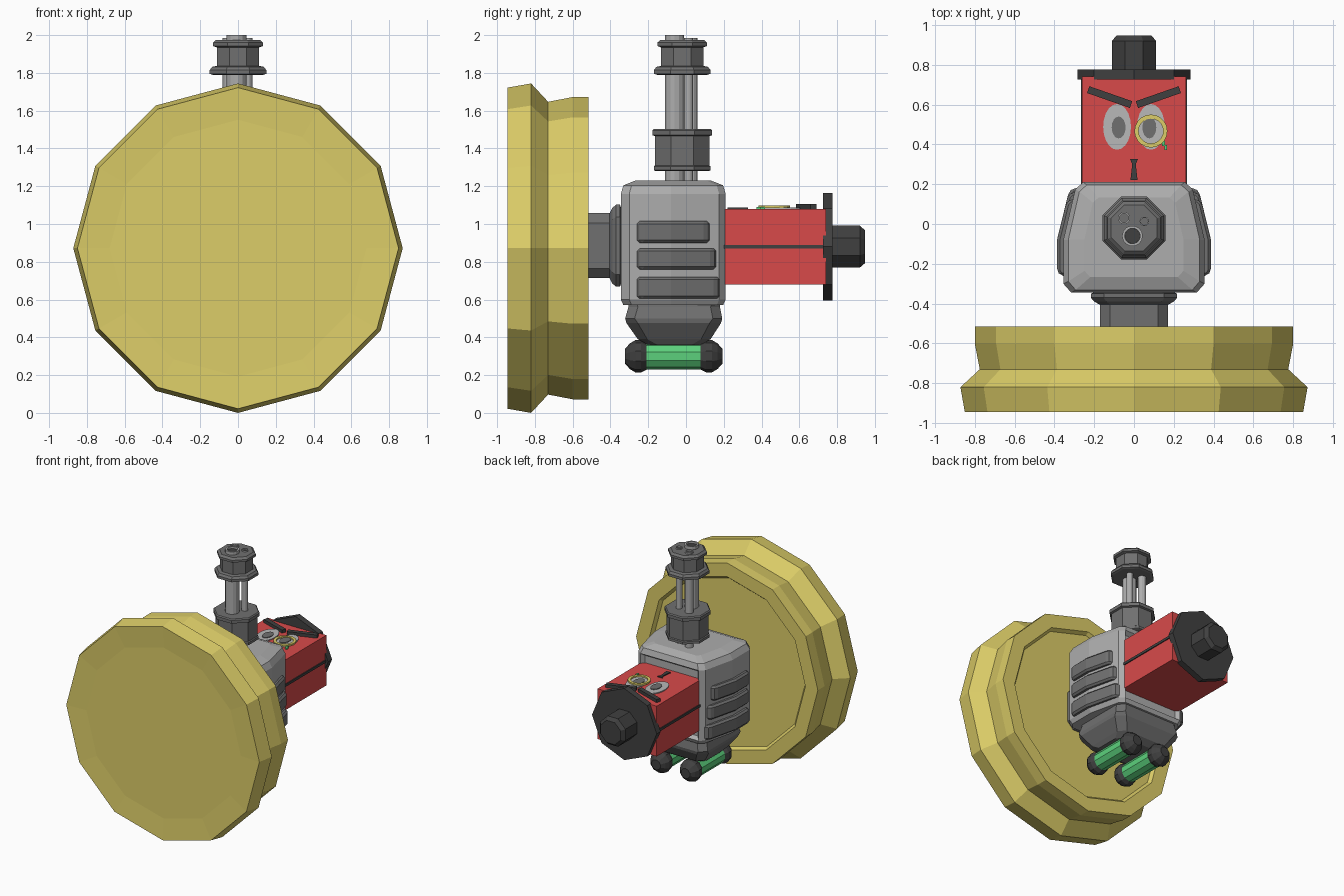
import bpy, bmesh, math
from mathutils import Vector, Matrix

if "Cube" in bpy.data.objects:
    bpy.data.objects.remove(bpy.data.objects["Cube"])


def lin(h):
    out = []
    for i in (0, 2, 4):
        c = int(h[i:i + 2], 16) / 255
        out.append(c / 12.92 if c <= 0.04045 else ((c + 0.055) / 1.055) ** 2.4)
    return (*out, 1)


def mat(name, h):
    m = bpy.data.materials.new(name)
    m.diffuse_color = lin(h)
    m.use_nodes = True
    m.node_tree.nodes["Principled BSDF"].inputs["Base Color"].default_value = m.diffuse_color
    return m


GOLD = mat("gold", "DCCD68")
RED = mat("red", "D84A4A")
LIGHT = mat("light grey", "ADADAD")
MID = mat("mid grey", "707070")
DARK = mat("charcoal", "404040")
GREEN = mat("green", "5CD07C")
EYE = mat("eye grey", "B8B8B8")


def finish(name, bm, m, bevel=0):
    bmesh.ops.recalc_face_normals(bm, faces=bm.faces)
    me = bpy.data.meshes.new(name)
    bm.to_mesh(me)
    bm.free()
    me.materials.append(m)
    ob = bpy.data.objects.new(name, me)
    bpy.context.collection.objects.link(ob)
    if bevel:
        b = ob.modifiers.new("bevel", 'BEVEL')
        b.width, b.segments, b.limit_method = bevel, 1, 'ANGLE'
    return ob


def place(axis, a, b, p):
    # cross-section coordinates a, b at position p along the axis
    return (a, b, p) if axis == 'z' else (a, p, b)


def skin(bm, rings, closed=False):
    rows = [[bm.verts.new(p) for p in r] for r in rings]
    n = len(rows[0])
    pairs = list(zip(rows, rows[1:])) + ([(rows[-1], rows[0])] if closed else [])
    for r, s in pairs:
        for i in range(n):
            j = (i + 1) % n
            bm.faces.new((r[i], r[j], s[j], s[i]))
    if not closed:
        bm.faces.new(rows[0])
        bm.faces.new(rows[-1])


def lathe(name, prof, n, c, m, axis='z', rot=0.0, sc=(1, 1), closed=False):
    bm = bmesh.new()
    ang = [rot + 2 * math.pi * i / n for i in range(n)]
    skin(bm, [[place(axis, c[0] + sc[0] * r * math.cos(t), c[1] + sc[1] * r * math.sin(t), p)
               for t in ang] for p, r in prof], closed)
    return finish(name, bm, m)


def blocky(name, levels, m, axis='z'):
    # stacked rectangles with cut corners: position, a0, a1, b0, b1, cut
    bm = bmesh.new()
    rings = []
    for p, a0, a1, b0, b1, k in levels:
        pts = [(a0 + k, b0), (a1 - k, b0), (a1, b0 + k), (a1, b1 - k),
               (a1 - k, b1), (a0 + k, b1), (a0, b1 - k), (a0, b0 + k)]
        rings.append([place(axis, a, b, p) for a, b in pts])
    skin(bm, rings)
    return finish(name, bm, m)


def prism(name, pts, z0, z1, m, bevel=0):
    bm = bmesh.new()
    skin(bm, [[(x, y, z) for x, y in pts] for z in (z0, z1)])
    return finish(name, bm, m, bevel)


def box(name, x, y, z, m, bevel=0):
    return prism(name, [(x[0], y[0]), (x[1], y[0]), (x[1], y[1]), (x[0], y[1])], *z, m, bevel)


E = math.pi / 8

# Large twelve-sided disc with a stepped rim and shallow back recess
lathe("front_disc", [(-0.935, 0.68), (-0.945, 0.85), (-0.82, 0.872), (-0.73, 0.775),
                     (-0.60, 0.80), (-0.515, 0.80), (-0.515, 0.69), (-0.54, 0.67)],
      12, (0, 0.872), GOLD, 'y')

# Neck between disc and body
blocky("neck", [(p, -r, r, 0.885 - r, 0.885 + r, r * 0.3) for p, r in
                [(-0.56, 0.172), (-0.405, 0.172), (-0.39, 0.20), (-0.37, 0.217),
                 (-0.35, 0.217), (-0.335, 0.18)]], MID, 'y')

# Body: tapered outline with rounded top and a slot in the rear face
half = [(0.255, 0.21), (0.295, 0.175), (0.355, -0.08), (0.355, -0.30), (0.315, -0.345)]
outline = half + [(-x, y) for x, y in reversed(half)]
bm = bmesh.new()
rings = []
for z, sx, sy in [(0.57, 0.95, 0.95), (0.60, 1, 1), (1.16, 1, 1), (1.205, 0.93, 0.95),
                  (1.23, 0.70, 0.72)]:
    rings.append([(x * sx, -0.068 + (y + 0.068) * sy, z) for x, y in outline])
skin(bm, rings)
bmesh.ops.recalc_face_normals(bm, faces=bm.faces)
rear = [f for f in bm.faces if f.normal.y > 0.99 and f.calc_area() > 0.2]
bmesh.ops.inset_region(bm, faces=rear, thickness=0.03, depth=-0.03)
finish("body", bm, LIGHT)

# Bent ribs on both sides of the body
for z0, z1, y1 in [(0.605, 0.72, 0.18), (0.76, 0.87, 0.16), (0.90, 1.015, 0.125)]:
    def side(y):
        return 0.355 - 0.23 * max(0, y + 0.08)
    pts = [(0.28, -0.26), (0.37, -0.26), (0.387, -0.235), (0.387, -0.08),
           (side(y1) + 0.033, y1 - 0.02), (side(y1) + 0.012, y1), (0.26, y1)]
    for s, nm in ((1, "right"), (-1, "left")):
        prism(nm + "_rib", [(s * x, y) for x, y in pts], z0, z1, MID, 0.014)

# Tapered underside block
blocky("underside", [(0.60, -0.27, 0.27, -0.30, 0.18, 0.04), (0.56, -0.275, 0.275, -0.305, 0.18, 0.05),
                     (0.50, -0.29, 0.29, -0.322, 0.192, 0.05), (0.475, -0.285, 0.285, -0.315, 0.185, 0.06),
                     (0.39, -0.225, 0.225, -0.255, 0.13, 0.05), (0.36, -0.2, 0.2, -0.2, 0.08, 0.05)], MID)

# Two green canisters with rounded end caps
for x in (-0.13, 0.13):
    lathe("canister", [(-0.22, 0.071), (0.09, 0.071)], 10, (x, 0.30), GREEN, 'y', math.pi / 10)
    for e, s in ((-0.322, 1), (0.192, -1)):
        lathe("canister_cap", [(e + s * d, r) for d, r in [(0, 0.04), (0.025, 0.068), (0.055, 0.086),
                                                          (0.085, 0.086), (0.12, 0.068)]],
              10, (x, 0.30), DARK, 'y', math.pi / 10)

# Red rear box with side stripes
box("red_box", (-0.26, 0.26), (0.15, 0.74), (0.68, 1.08), RED)
for s in (-1, 1):
    box("side_stripe", (s * 0.262 - 0.005, s * 0.262 + 0.005), (0.20, 0.73), (0.87, 0.89), DARK)

# Octagonal end plate and hub
lathe("end_plate", [(0.725, 0.285), (0.775, 0.285)], 8, (0, 0.88), DARK, 'y')
lathe("end_hub", [(0.77, 0.12), (0.92, 0.12), (0.947, 0.095)], 8, (0, 0.88), DARK, 'y', E)

# Face on top of the box
for s in (-1, 1):
    lathe("eye", [(1.075, 1), (1.087, 1)], 20, (s * 0.085, 0.488), EYE, sc=(0.07, 0.115))
    lathe("pupil", [(1.08, 1), (1.092, 1)], 16, (s * 0.077, 0.485), MID, sc=(0.035, 0.055))
    d = Vector((s * 0.215, 0.075))
    nrm = Vector((-d.y, d.x)).normalized() * 0.018
    a = Vector((s * 0.015, 0.60))
    prism("eyebrow", [tuple(p) for p in (a - nrm, a + d - nrm, a + d + nrm, a + nrm)], 1.075, 1.105, DARK)
lathe("monocle_ring", [(1.085, 0.062), (1.085, 0.083), (1.098, 0.083), (1.098, 0.062)], 20,
      (0.085, 0.467), GOLD, closed=True)
for x, y in ((0.148, 0.405), (0.16, 0.385)):
    box("monocle_chain", (x - 0.007, x + 0.007), (y - 0.012, y + 0.012), (1.078, 1.09), GREEN)
prism("mouth", [(-0.018, 0.22), (0.018, 0.22), (0.009, 0.30), (0.02, 0.327), (-0.02, 0.327), (-0.009, 0.30)],
      1.075, 1.088, DARK)

# Upright barrels with dark bores
for x, y, r, top in [(-0.008, -0.06, 0.052, 2.0), (-0.05, 0.03, 0.031, 1.985), (0.052, 0.013, 0.024, 1.985)]:
    lathe("barrel", [(1.20, r), (top, r), (top, r * 0.75), (top - 0.03, r * 0.75)], 14, (x, y), LIGHT)
    lathe("bore", [(top - 0.04, r * 0.74), (top - 0.015, r * 0.74)], 14, (x, y), DARK)

# Lower drum and upper collar around the barrels
lathe("lower_drum", [(1.28, 0.152), (1.285, 0.163), (1.305, 0.163), (1.31, 0.155), (1.465, 0.155),
                     (1.47, 0.171), (1.495, 0.171), (1.503, 0.163)], 8, (0, -0.02), MID, rot=E)
lathe("upper_collar", [(1.79, 0.145), (1.795, 0.162), (1.815, 0.162), (1.832, 0.148), (1.837, 0.121),
                       (1.935, 0.121), (1.942, 0.143), (1.96, 0.143), (1.975, 0.125)],
      8, (0, -0.02), MID, rot=E)
